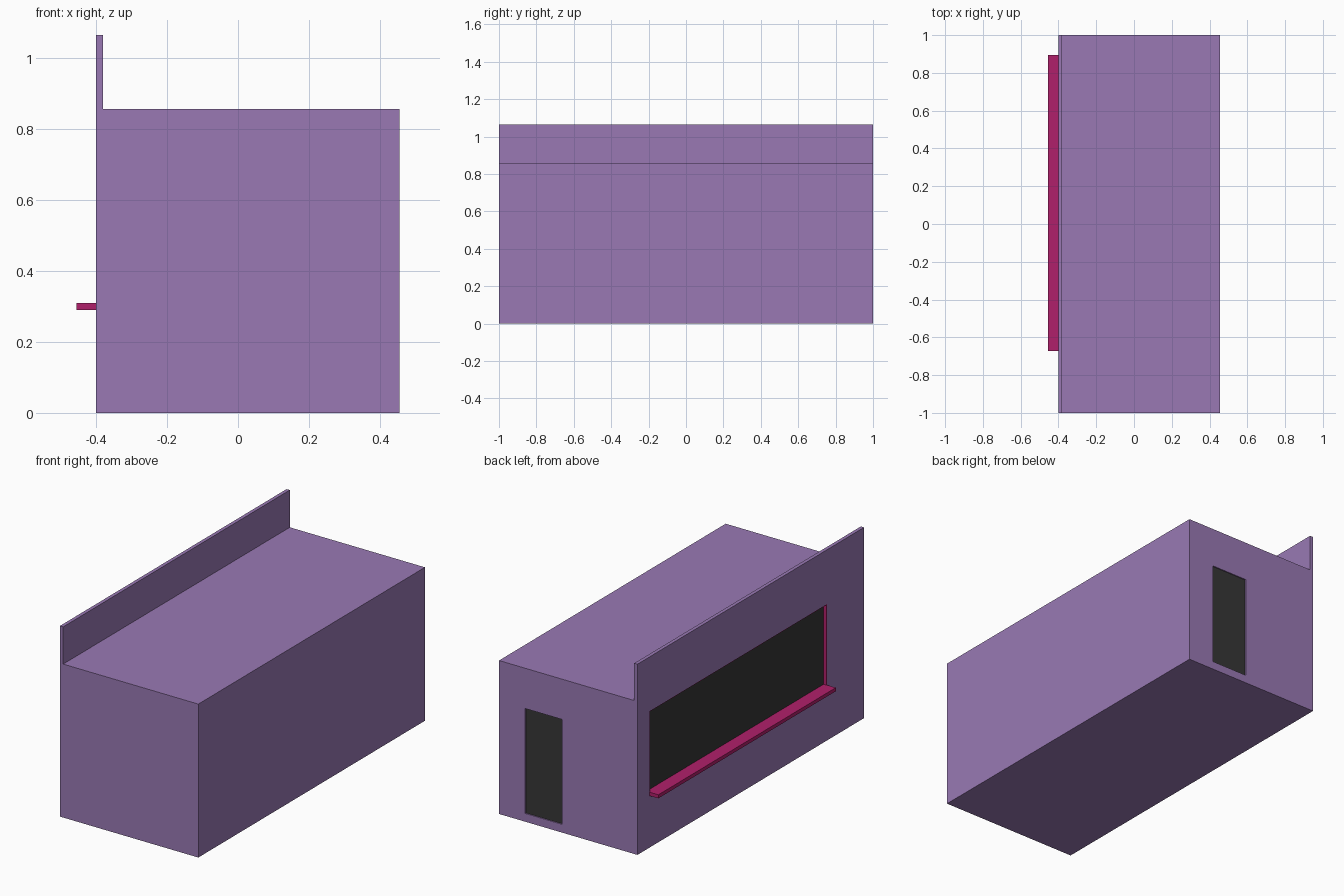
import bpy, bmesh

if "Cube" in bpy.data.objects:
    bpy.data.objects.remove(bpy.data.objects["Cube"])


def material(name, color):
    m = bpy.data.materials.new(name)
    m.diffuse_color = (*color, 1)
    m.use_nodes = True
    m.node_tree.nodes["Principled BSDF"].inputs["Base Color"].default_value = m.diffuse_color
    return m


WALL = material("purple_wall", (0.319, 0.191, 0.456))
TRIM = material("magenta_trim", (0.434, 0.014, 0.147))
DARK = material("dark_panel", (0.037, 0.037, 0.037))


def make(name, bm, mat):
    bmesh.ops.recalc_face_normals(bm, faces=bm.faces)
    me = bpy.data.meshes.new(name)
    bm.to_mesh(me)
    bm.free()
    ob = bpy.data.objects.new(name, me)
    bpy.context.collection.objects.link(ob)
    if mat:
        me.materials.append(mat)
    return ob


def box(name, x, y, z, mat=None):
    bm = bmesh.new()
    bmesh.ops.create_cube(bm, size=1)
    for v in bm.verts:
        v.co = [r[0] if c < 0 else r[1] for c, r in zip(v.co, (x, y, z))]
    return make(name, bm, mat)


# building body: stepped profile with tall thin facade, extruded along y
profile = [(-0.40, 0), (0.455, 0), (0.455, 0.857), (-0.38, 0.857),
           (-0.38, 1.065), (-0.40, 1.065)]
bm = bmesh.new()
face = bm.faces.new([bm.verts.new((x, -1, z)) for x, z in profile])
ext = bmesh.ops.extrude_face_region(bm, geom=[face])["geom"]
bmesh.ops.translate(bm, vec=(0, 2, 0),
                    verts=[e for e in ext if isinstance(e, bmesh.types.BMVert)])
body = make("building_body", bm, WALL)

# recesses for the serving window and the door
Y0, Y1, Z0, Z1 = -0.672, 0.894, 0.29, 0.762
DX, DZ = (0.065, 0.294), (0.046, 0.632)
window_cut = box("window_cutter", (-0.5, -0.375), (Y0, Y1), (Z0, Z1))
door_cut = box("door_cutter", DX, (0.98, 1.1), DZ)
for cutter in (window_cut, door_cut):
    mod = body.modifiers.new(cutter.name, "BOOLEAN")
    mod.operation = "DIFFERENCE"
    mod.solver = "EXACT"
    mod.object = cutter
    cutter.hide_render = True
    cutter.hide_set(True)

# dark panels
box("window_panel", (-0.381, -0.37), (Y0, Y1), (Z0, Z1), DARK)
box("door_panel", DX, (0.97, 0.994), DZ, DARK)

# window sill counter and thin frame lining
box("window_sill", (-0.455, -0.38), (Y0, Y1), (Z0, 0.31), TRIM)
T = 0.003
box("frame_side_front", (-0.40, -0.38), (Y0, Y0 + T), (0.31, Z1), TRIM)
box("frame_side_back", (-0.40, -0.38), (Y1 - T, Y1), (0.31, Z1), TRIM)
box("frame_top", (-0.40, -0.38), (Y0 + T, Y1 - T), (Z1 - T, Z1), TRIM)

# centre the footprint stays as built: x spans -0.455 to 0.455
